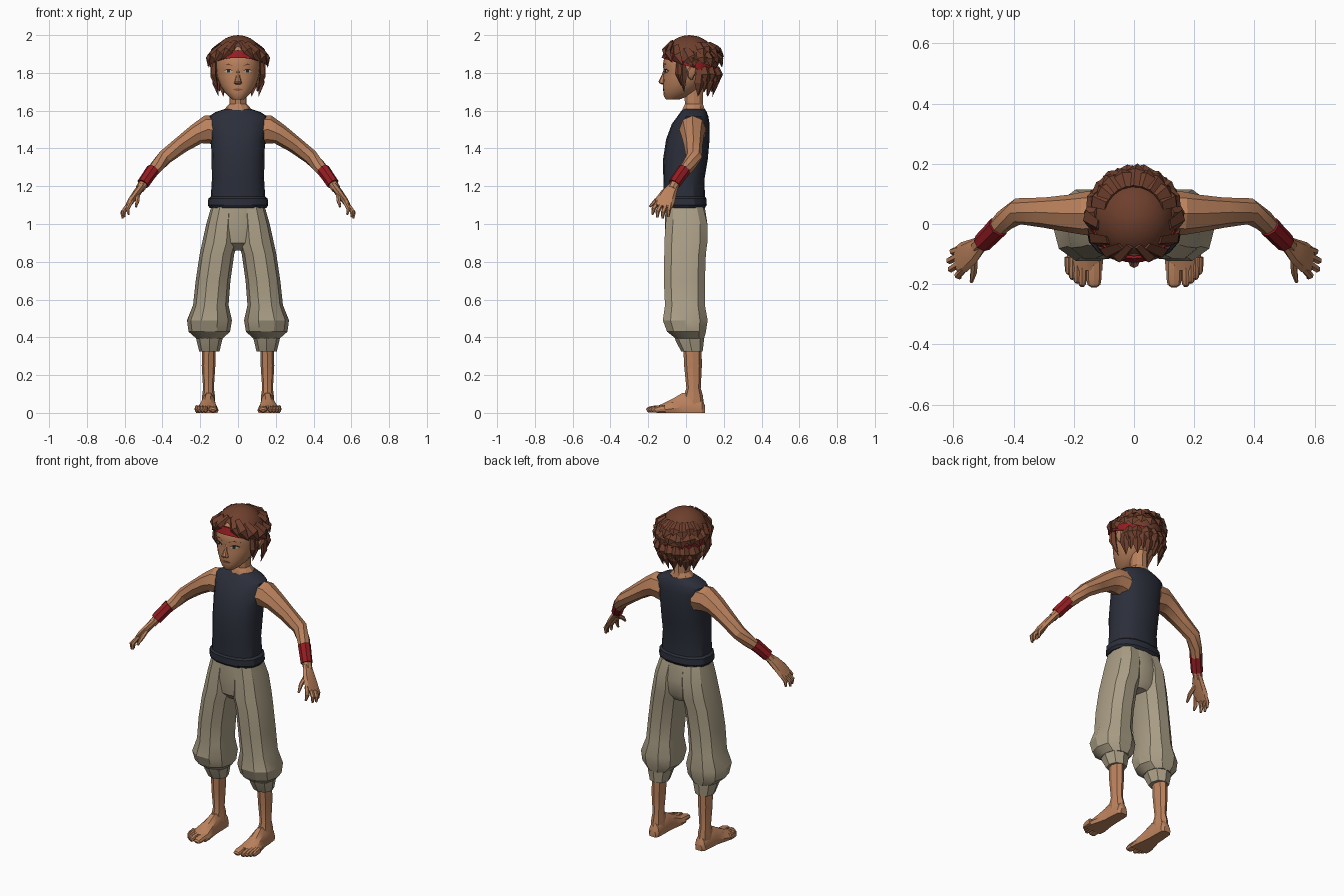
import bpy, bmesh, math, random
from mathutils import Vector
from mathutils.bvhtree import BVHTree

random.seed(4)
X, Y, Z = Vector((1, 0, 0)), Vector((0, 1, 0)), Vector((0, 0, 1))


def material(name, r, g, b):
    m = bpy.data.materials.new(name)
    m.diffuse_color = (r, g, b, 1)
    return m


SKIN = material("skin", 0.50, 0.225, 0.11)
HAIR = material("brown hair", 0.155, 0.05, 0.026)
SHIRT = material("dark navy cloth", 0.024, 0.028, 0.042)
PANTS = material("beige cloth", 0.40, 0.34, 0.235)
RED = material("red cloth", 0.30, 0.012, 0.016)
LIPS = material("lip brown", 0.27, 0.09, 0.05)
EYE = material("eye grey", 0.45, 0.40, 0.36)
DARK = material("dark pupil", 0.03, 0.02, 0.018)


def finish(bm, name, mat, angle=28):
    bmesh.ops.remove_doubles(bm, verts=bm.verts, dist=1e-5)
    bmesh.ops.recalc_face_normals(bm, faces=bm.faces)
    me = bpy.data.meshes.new(name)
    bm.to_mesh(me)
    bm.free()
    me.materials.append(mat)
    me.shade_smooth()
    me.set_sharp_from_angle(angle=math.radians(angle))
    ob = bpy.data.objects.new(name, me)
    bpy.context.collection.objects.link(ob)
    return ob


def skin_rings(bm, rings, caps=True, loop=False):
    """Join rings of points into a closed-round surface."""
    vs = [[bm.verts.new(p) for p in r] for r in rings]
    n = len(vs[0])
    pairs = list(zip(vs, vs[1:])) + ([(vs[-1], vs[0])] if loop else [])
    for a, b in pairs:
        for i in range(n):
            j = (i + 1) % n
            bm.faces.new((a[i], a[j], b[j], b[i]))
    if caps and not loop:
        bm.faces.new(vs[0])
        bm.faces.new(vs[-1])


def tube(bm, pts, n=8, ref=Z, axis=None, power=1.0):
    """Loft along (x, y, z, radius along ref, radius across)."""
    rings = []
    P = [Vector(p[:3]) for p in pts]
    for i, p in enumerate(pts):
        t = axis or (P[min(i + 1, len(P) - 1)] - P[max(i - 1, 0)]).normalized()
        u = (ref - t * ref.dot(t)).normalized()
        v = t.cross(u)
        ring = []
        for k in range(n):
            c, s = math.cos(math.tau * k / n), math.sin(math.tau * k / n)
            c, s = (math.copysign(abs(q) ** power, q) for q in (c, s))
            ring.append(P[i] + u * c * p[3] + v * s * p[4])
        rings.append(ring)
    skin_rings(bm, rings)


def levels(bm, rows, n, power=1.0):
    """Stack of level rings from (z, x min, x max, y front, y back)."""
    tube(bm, [((a + b) / 2, (f + k) / 2, z, (b - a) / 2, (k - f) / 2) for z, a, b, f, k in rows],
         n, X, Z, power)


def sym(rows):
    return [(z, -w, w, f, k) for z, w, f, k in rows]


def part(name, mat, builder, *args, angle=28, **kw):
    bm = bmesh.new()
    builder(bm, *args, **kw)
    return finish(bm, name, mat, angle)


# Tank top with a rolled hem, and the trouser seat
part("tank_top", SHIRT, levels, sym([
    (1.085, .15, -.115, .10), (1.10, .16, -.125, .11), (1.135, .157, -.125, .108), (1.145, .144, -.118, .10),
    (1.24, .138, -.12, .098), (1.34, .14, -.122, .115), (1.45, .143, -.105, .125), (1.53, .15, -.075, .125),
    (1.57, .153, -.045, .118), (1.592, .12, -.03, .11), (1.61, .068, -.015, .10)]), 16, .85)
part("trouser_seat", PANTS, levels, sym([
    (.86, .06, -.06, .08), (.90, .15, -.10, .105), (.99, .165, -.112, .115), (1.10, .14, -.108, .098)]), 12, .85)

# Neck and head
part("neck", SKIN, levels, sym([
    (1.57, .10, -.025, .105), (1.608, .072, -.022, .102), (1.635, .046, -.008, .092), (1.73, .046, -.015, .095)]), 10)
bm = bmesh.new()
levels(bm, sym([
    (1.658, .028, -.105, -.04), (1.675, .05, -.117, .01), (1.70, .074, -.12, .05), (1.735, .095, -.122, .09),
    (1.78, .112, -.12, .125), (1.815, .116, -.118, .14), (1.84, .119, -.123, .145), (1.90, .112, -.112, .135),
    (1.945, .08, -.075, .10), (1.965, .03, -.02, .05)]), 20, .93)
bvh = BVHTree.FromBMesh(bm)
finish(bm, "head", SKIN, 40)


def face_plate(name, mat, outline, lift=.003):
    """Thin plate laid on the front of the face from (x, z) points."""
    bm = bmesh.new()
    pts = []
    for x, z in outline:
        hit = bvh.ray_cast(Vector((x, -1, z)), Y)[0]
        pts.append(hit - Y * lift)
    skin_rings(bm, [pts, [p + Y * .006 for p in pts]])
    finish(bm, name, mat)


for s, side in ((-1, "left"), (1, "right")):
    def plate(name, mat, pts, lift):
        face_plate(side + "_" + name, mat, [(s * x, z) for x, z in pts], lift)
    plate("eye", EYE, [(.026, 1.806), (.04, 1.800), (.06, 1.801), (.074, 1.809), (.06, 1.816), (.04, 1.816)], .003)
    plate("pupil", DARK, [(.043, 1.801), (.057, 1.801), (.057, 1.816), (.043, 1.816)], .0045)
    plate("lash", DARK, [(.025, 1.808), (.04, 1.816), (.06, 1.816), (.077, 1.811), (.06, 1.820), (.04, 1.820)], .005)
    plate("brow", HAIR, [(.022, 1.836), (.05, 1.843), (.083, 1.838), (.05, 1.849)], .003)
    part(side + "_ear", SKIN, tube, [(s * .112, .03, 1.765, .006, .006), (s * .122, .025, 1.78, .016, .010),
         (s * .130, .03, 1.805, .026, .012), (s * .136, .04, 1.83, .016, .007)], n=8, ref=Y)
face_plate("mouth", LIPS, [(-.03, 1.712), (-.01, 1.705), (.01, 1.705), (.03, 1.712), (.01, 1.718), (-.01, 1.718)])
part("nose", SKIN, levels, sym([(1.738, .014, -.125, -.10), (1.746, .021, -.142, -.10), (1.755, .018, -.146, -.10),
                                (1.78, .011, -.132, -.10), (1.815, .008, -.119, -.10)]), 8)


# Hair: cap, then tapered locks following the same rounded surface
def scalp(th, z, k=1.0):
    h = (z - 1.83) / .17
    r = (max(0, 1 - h ** 2.3)) ** .5 if h > 0 else 1 + .28 * h
    return Vector((.142 * r * k * math.sin(th), .02 - .148 * r * k * math.cos(th), z))


def hairline(th):
    a = abs(th)
    keys = [(0, 1.94), (.3, 1.92), (.8, 1.885), (1.3, 1.85), (1.65, 1.835), (2.0, 1.76), (3.2, 1.71)]
    for (a0, z0), (a1, z1) in zip(keys, keys[1:]):
        if a <= a1:
            return z0 + (z1 - z0) * (a - a0) / (a1 - a0)


N = 32
angles = [math.tau * i / N - math.pi for i in range(N)]
rows = []
for j in range(8):
    f = math.sin(j / 7 * math.pi / 2)
    rows.append([scalp(t, hairline(t) + (2.0 - hairline(t)) * f) for t in angles])
part("hair_cap", HAIR, skin_rings, rows, caps=False, angle=35)


def lock(bm, t0, z0, t1, z1, k1, w, k0=.97):
    a, b = scalp(t0, z0, k0), scalp(t1, z1, k1)
    mid = scalp((t0 + t1) / 2, (z0 + z1) / 2, (k0 + k1) / 2 + .07)
    out = Vector((math.sin(t0), -math.cos(t0), .1))
    tube(bm, [(*a, .012, w * .7), (*mid, .016, w), (*b, .001, .001)], 4, out)


bm = bmesh.new()
for i in range(9):  # upper crown spikes
    t = math.pi + (i - 4) * .27
    lock(bm, t, 1.955, t + random.uniform(-.08, .08), 1.885 + .02 * (i % 2), 1.27 - .025 * abs(i - 4), .034)
for i in range(10):  # spikes falling over the band
    t = math.pi + (i - 4.5) * .32
    lock(bm, t, 1.91, t + random.uniform(-.12, .12), 1.83 + .015 * (i % 2), 1.2 - .02 * abs(i - 4.5), .036)
for i in range(11):  # nape locks
    t = math.pi + (i - 5) * .23
    lock(bm, t, 1.82, t + random.uniform(-.1, .1), 1.675 + .025 * (i % 2), 1.1, .032)
for i in range(7):  # short flicks under the band
    t = math.pi + (i - 3) * .33
    lock(bm, t, 1.83, t + random.uniform(-.1, .1), 1.75, 1.2, .03)
for s in (-1, 1):  # parted fringe, temples and sideburns
    lock(bm, s * .12, 1.965, s * .62, 1.872, 1.07, .024)
    lock(bm, s * .40, 1.955, s * .95, 1.855, 1.08, .034)
    lock(bm, s * .85, 1.94, s * 1.35, 1.84, 1.11, .034)
    lock(bm, s * 1.35, 1.925, s * 1.75, 1.83, 1.13, .036)
    lock(bm, s * 1.15, 1.86, s * 1.2, 1.73, .98, .022)
    lock(bm, s * 1.33, 1.86, s * 1.3, 1.70, .96, .02)
finish(bm, "hair_locks", HAIR, 25)

# Headband tilting down towards the back
band = []
for t in angles:
    z = 1.853 + .047 * math.cos(t)
    band.append([scalp(t, z + dz, k) for dz, k in ((.02, .97), (.02, 1.035), (-.02, 1.035), (-.02, .97))])
part("headband", RED, skin_rings, band, loop=True, angle=40)

for s, side in ((-1, "left"), (1, "right")):
    def limb(name, mat, pts, n=8, ref=Z):
        part(side + "_" + name, mat, tube, [(s * p[0], *p[1:]) for p in pts], n=n, ref=ref)

    def stack(name, mat, rows, n, power=1.0):
        part(side + "_" + name, mat, levels,
             [(z, min(s * a, s * b), max(s * a, s * b), f, k) for z, a, b, f, k in rows], n, power)

    # Arm, wristband and hand
    limb("arm", SKIN, [(.10, .04, 1.495, .08, .07), (.165, .035, 1.50, .075, .072), (.22, .035, 1.475, .055, .062),
                       (.30, .038, 1.42, .045, .05), (.385, .042, 1.355, .04, .044), (.43, .012, 1.305, .036, .036),
                       (.48, -.038, 1.245, .027, .028), (.52, -.075, 1.185, .024, .026)])
    limb("wristband", RED, [(.450, -.008, 1.288, .036, .036), (.477, -.036, 1.25, .034, .034),
                            (.503, -.062, 1.212, .033, .033)])
    limb("palm", SKIN, [(.505, -.063, 1.205, .025, .02), (.535, -.09, 1.165, .042, .021),
                        (.565, -.11, 1.125, .052, .018), (.588, -.122, 1.09, .046, .012)], 8, Y)
    fingers = {"index": [(.565, -.148, 1.12), (.585, -.172, 1.08), (.578, -.178, 1.05)],
               "middle": [(.578, -.13, 1.105), (.608, -.15, 1.065), (.605, -.152, 1.035)],
               "ring": [(.583, -.106, 1.10), (.613, -.122, 1.06), (.611, -.124, 1.03)],
               "little": [(.575, -.083, 1.11), (.602, -.092, 1.07), (.602, -.094, 1.038)],
               "thumb": [(.53, -.105, 1.16), (.532, -.158, 1.125), (.54, -.192, 1.092)]}
    for f, (a, b, c) in fingers.items():
        limb(f + "_finger", SKIN, [(*a, .013, .013), (*b, .012, .012), (*c, .006, .006)], 6, Y)

    # Baggy trouser leg gathered into a cuff
    stack("trouser_leg", PANTS, [
        (1.09, .0, .142, -.105, .095), (1.0, .0, .168, -.113, .118), (.90, .0, .19, -.12, .118),
        (.84, .02, .203, -.12, .11), (.70, .04, .224, -.122, .105), (.57, .05, .238, -.116, .105),
        (.49, .032, .27, -.128, .12), (.43, .042, .262, -.105, .11), (.395, .08, .222, -.06, .10)], 10, .88)
    stack("trouser_cuff", PANTS, [(.41, .078, .225, -.065, .098), (.375, .086, .218, -.052, .094),
                                  (.325, .098, .205, -.025, .088)], 8, .88)

    # Lower leg and foot
    stack("shin", SKIN, [(.36, .118, .19, -.015, .082), (.25, .12, .192, -.01, .084), (.13, .128, .185, .002, .078),
                         (.09, .122, .19, -.012, .09), (.03, .122, .19, -.02, .095)], 8)
    rings = []
    for y, x, w, h in ((.10, .155, .022, .04), (.085, .155, .034, .075), (.03, .157, .038, .10),
                       (-.02, .158, .04, .105), (-.07, .162, .05, .075), (-.12, .165, .062, .05), (-.155, .165, .06, .036)):
        rings.append([(s * (x + w * u), y, h * v) for u, v in
                      ((-.9, 0), (.9, 0), (1, .3), (.7, .75), (.25, 1), (-.35, 1), (-.8, .75), (-1, .3))])
    part(side + "_foot", SKIN, skin_rings, rings)
    for i, (x, y, r) in enumerate(((.133, -.208, .025), (.172, -.206, .015), (.189, -.195, .014),
                                   (.205, -.182, .013), (.218, -.165, .012))):
        limb("toe_%d" % (i + 1), SKIN, [(x, -.11, .022, .02, r), (x, y + .025, .019, .018, r),
                                        (x, y + .006, .015, .014, r * .85), (x, y, .012, .008, r * .5)], 8)
